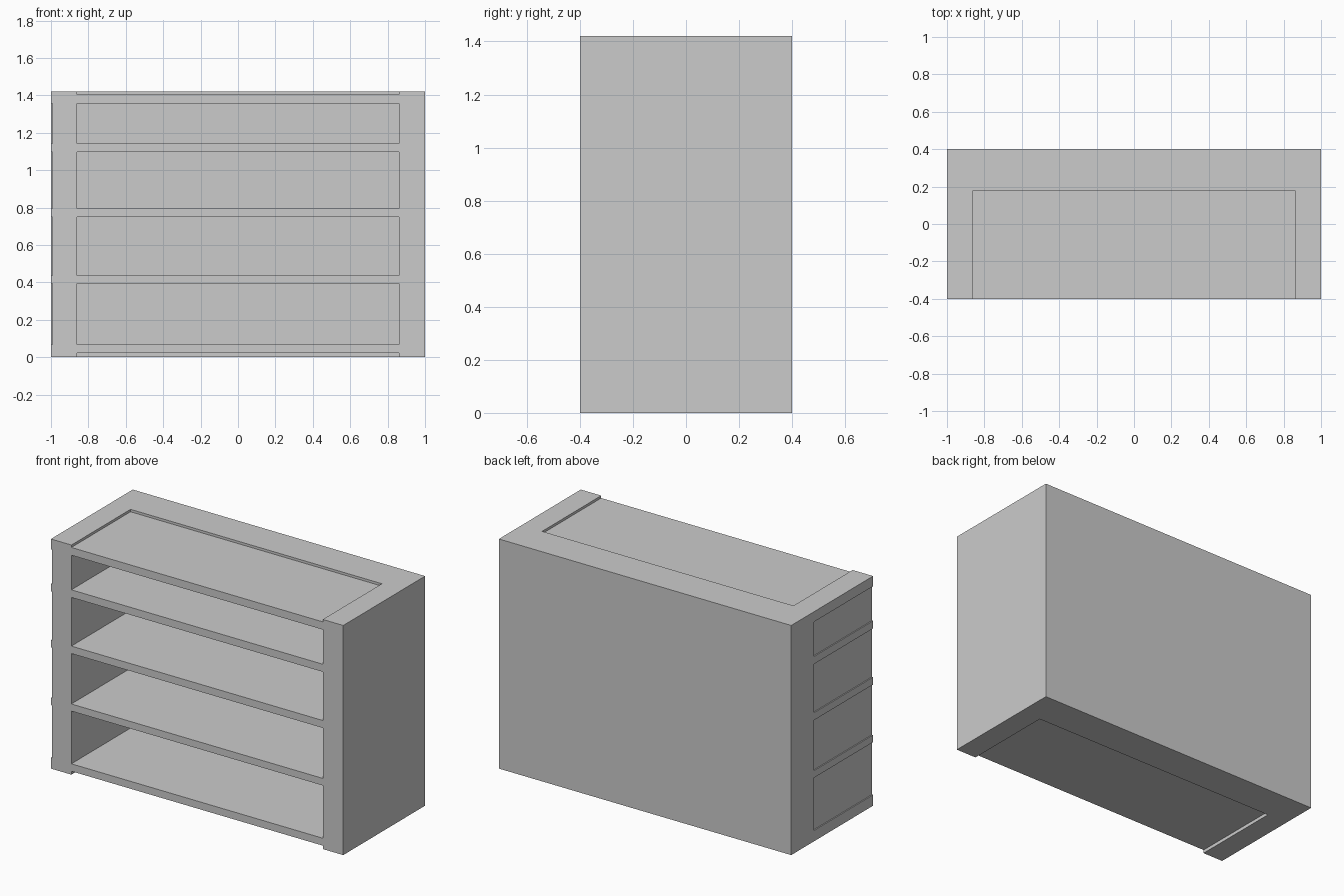
import bpy, bmesh

if "Cube" in bpy.data.objects:
    bpy.data.objects.remove(bpy.data.objects["Cube"])

H, FRONT, BACK, SEAM = 1.42, -0.40, 0.40, 0.178
INNER, LEFT_FACE = 0.86, -0.993
SHELVES = [(0.021, 0.067), (0.393, 0.437), (0.749, 0.795), (1.096, 1.143), (1.357, 1.405)]


def box(name, x, y, z):
    """Box from (min, max) ranges on each axis."""
    bm = bmesh.new()
    bmesh.ops.create_cube(bm, size=1)
    for v in bm.verts:
        v.co = [r[0] if c < 0 else r[1] for c, r in zip(v.co, (x, y, z))]
    mesh = bpy.data.meshes.new(name)
    bm.to_mesh(mesh)
    bm.free()
    obj = bpy.data.objects.new(name, mesh)
    bpy.context.collection.objects.link(obj)
    return obj


# thick back slab and the two side walls
depth = (FRONT, SEAM)
box("back_panel", (-1, 1), (SEAM, BACK), (0, H))
box("right_side", (INNER, 1), depth, (0, H))
box("left_side", (LEFT_FACE, -INNER), depth, (0, H))

# shelves, each with a slightly proud end strip on the left side
last = len(SHELVES) - 1
for i, (lo, hi) in enumerate(SHELVES):
    box(f"shelf_{i + 1}", (-INNER, INNER), depth, (lo, hi))
    strip = (0 if i == 0 else lo, H if i == last else hi)
    box(f"shelf_end_{i + 1}", (-1, LEFT_FACE), depth, strip)
